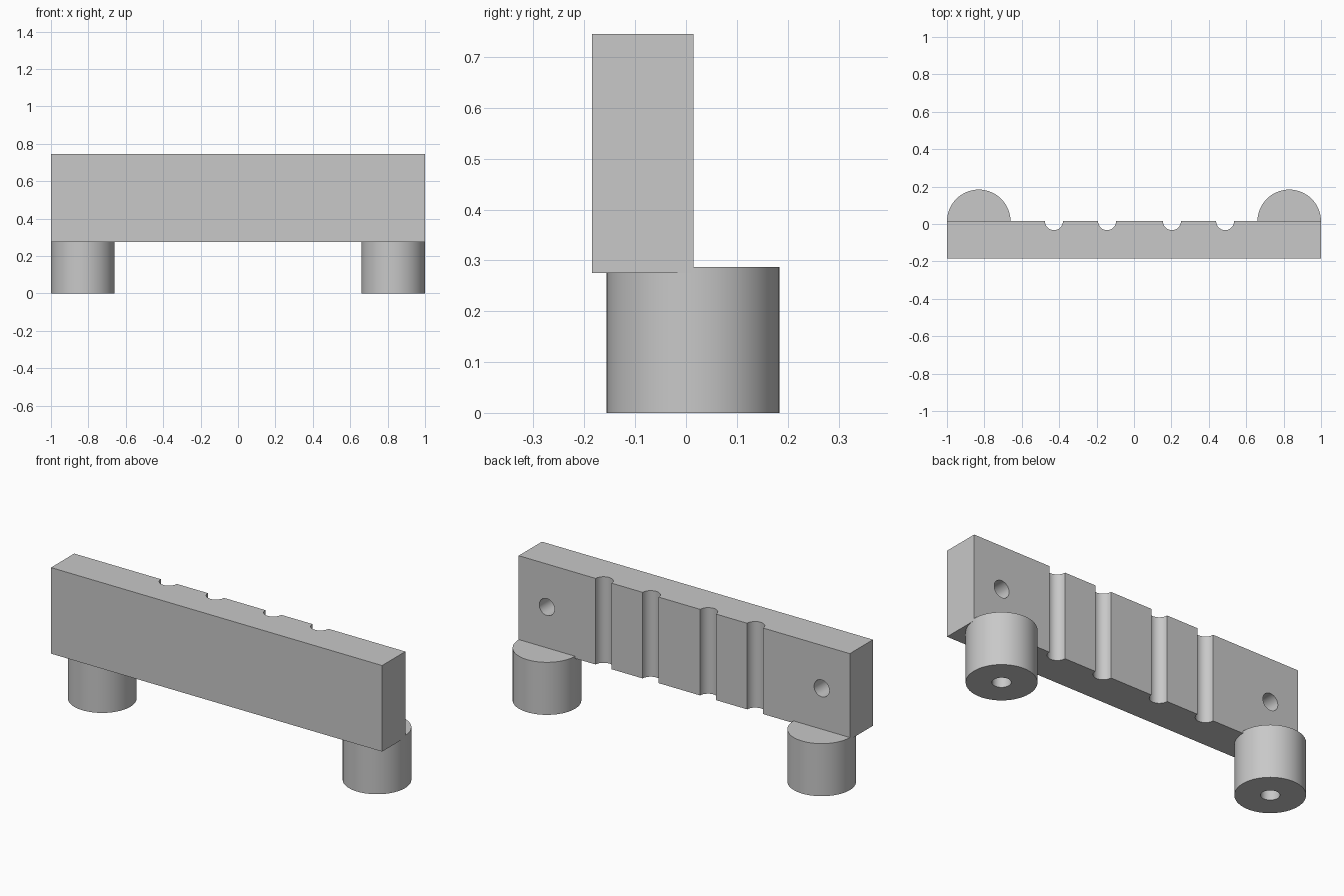
import bpy, bmesh
from math import pi
from mathutils import Matrix

if "Cube" in bpy.data.objects:
    bpy.data.objects.remove(bpy.data.objects["Cube"], do_unlink=True)

GREY = (0.58, 0.58, 0.58, 1)
BACK, FRONT = 0.015, -0.185
BOTTOM, TOP = 0.275, 0.745
FOOT_X, FOOT_R, FOOT_H = 0.83, 0.17, 0.287
BORE_R = 0.046

grey = bpy.data.materials.new("plain grey")
grey.use_nodes = True
grey.diffuse_color = GREY
grey.node_tree.nodes["Principled BSDF"].inputs["Base Color"].default_value = GREY


def finish(name, bm):
    mesh = bpy.data.meshes.new(name)
    bm.to_mesh(mesh)
    bm.free()
    mesh.materials.append(grey)
    obj = bpy.data.objects.new(name, mesh)
    bpy.context.collection.objects.link(obj)
    return obj


def box(name, x, y, z):
    bm = bmesh.new()
    bmesh.ops.create_cube(bm, size=1)
    for v in bm.verts:
        v.co = [lo + (c + 0.5) * (hi - lo) for c, (lo, hi) in zip(v.co, (x, y, z))]
    return finish(name, bm)


def cylinder(name, centre, radius, length, along_y=False, sides=64):
    bm = bmesh.new()
    turn = Matrix.Rotation(pi / 2 if along_y else 0, 4, "X")
    bmesh.ops.create_cone(bm, cap_ends=True, segments=sides, radius1=radius,
                          radius2=radius, depth=length,
                          matrix=Matrix.Translation(centre) @ turn)
    return finish(name, bm)


def select_only(obj):
    bpy.ops.object.select_all(action="DESELECT")
    obj.select_set(True)
    bpy.context.view_layer.objects.active = obj


def cut(obj, cutter):
    select_only(obj)
    mod = obj.modifiers.new("cut", "BOOLEAN")
    mod.operation, mod.solver, mod.object = "DIFFERENCE", "EXACT", cutter
    bpy.ops.object.modifier_apply(modifier=mod.name)
    bpy.data.objects.remove(cutter, do_unlink=True)


def smooth(obj):
    select_only(obj)
    bpy.ops.object.shade_smooth_by_angle(angle=pi / 6)


# Upright plate with vertical half-round grooves in its back
plate = box("plate", (-1, 1), (FRONT, BACK), (BOTTOM, TOP))
mid_z = (BOTTOM + TOP) / 2
for x in (-0.428, -0.144, 0.203, 0.487):
    cut(plate, cylinder("groove_cutter", (x, BACK, mid_z), 0.048, 1, sides=48))

# Blind screw holes in the back of the plate
for x in (-FOOT_X, FOOT_X):
    cut(plate, cylinder("hole_cutter", (x, BACK, mid_z), BORE_R, 0.3, True, 48))
smooth(plate)

# Round feet, each with a blind bore from below
for side, x in (("right", -FOOT_X), ("left", FOOT_X)):
    foot = cylinder(side + "_foot", (x, 0.014, FOOT_H / 2), FOOT_R, FOOT_H)
    cut(foot, cylinder("bore_cutter", (x, 0.014, 0), BORE_R, 0.4, sides=48))
    smooth(foot)
